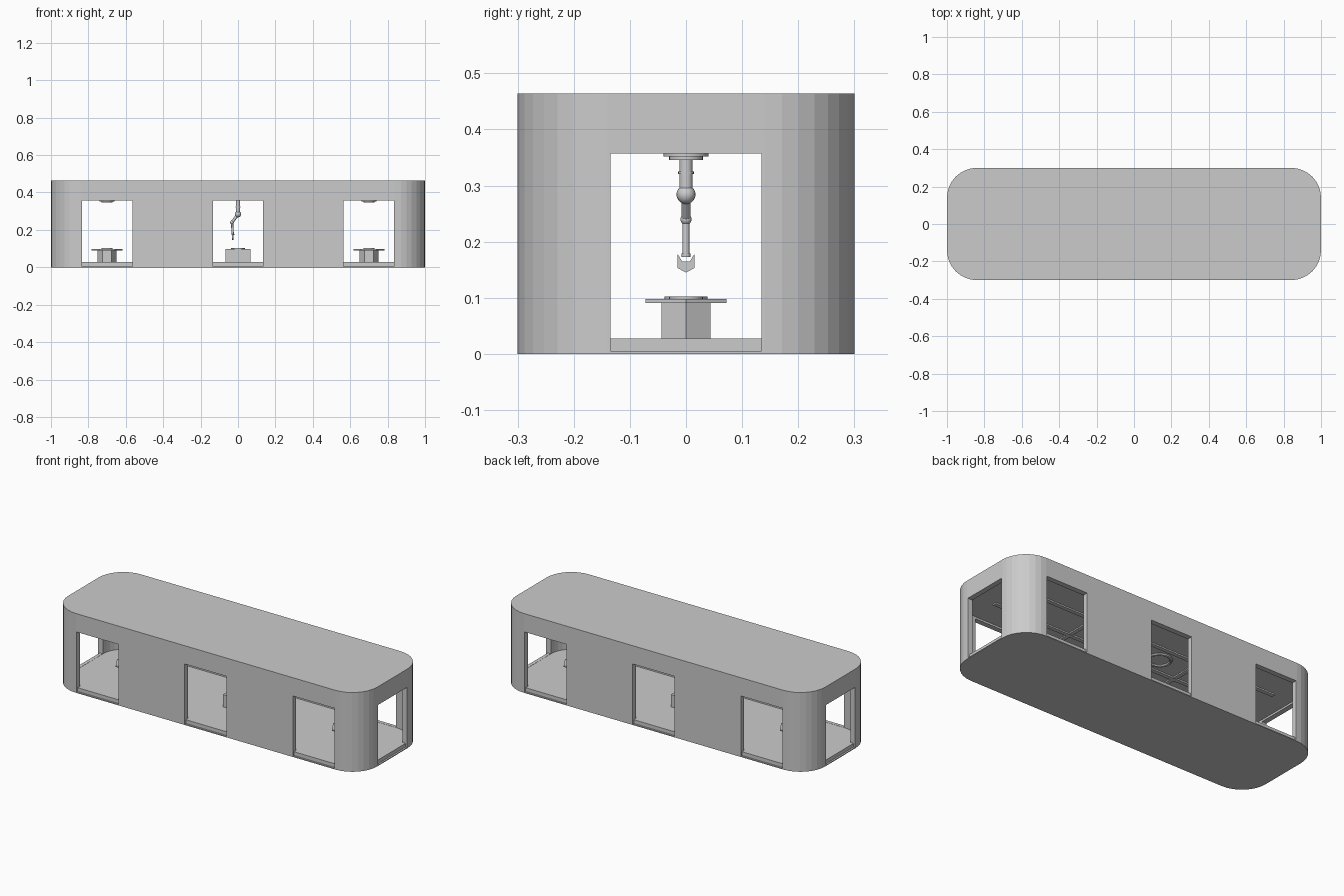
import bpy, bmesh
from math import pi, sin, cos
from mathutils import Vector

if "Cube" in bpy.data.objects:
    bpy.data.objects.remove(bpy.data.objects["Cube"])


def prism(name, pts, z0, z1):
    """Extrude a 2D outline between two heights."""
    bm = bmesh.new()
    f = bm.faces.new([bm.verts.new((x, y, z0)) for x, y in pts])
    top = bmesh.ops.extrude_face_region(bm, geom=[f])["geom"]
    for v in top:
        if isinstance(v, bmesh.types.BMVert):
            v.co.z = z1
    bmesh.ops.recalc_face_normals(bm, faces=bm.faces[:])
    me = bpy.data.meshes.new(name)
    bm.to_mesh(me)
    bm.free()
    ob = bpy.data.objects.new(name, me)
    bpy.context.collection.objects.link(ob)
    return ob


def rounded(hx, hy, r, n=8):
    pts = []
    for q, (sx, sy) in enumerate([(1, 1), (-1, 1), (-1, -1), (1, -1)]):
        for i in range(n + 1):
            a = pi / 2 * (q + i / n)
            pts.append((sx * (hx - r) + r * cos(a), sy * (hy - r) + r * sin(a)))
    return pts


def ngon(r, n, x=0, y=0):
    return [(x + r * cos(2 * pi * i / n), y + r * sin(2 * pi * i / n)) for i in range(n)]


def box(name, x0, x1, y0, y1, z0, z1):
    return prism(name, [(x0, y0), (x1, y0), (x1, y1), (x0, y1)], z0, z1)


def smooth(ob):
    bpy.ops.object.select_all(action='DESELECT')
    bpy.context.view_layer.objects.active = ob
    ob.select_set(True)
    bpy.ops.object.shade_smooth_by_angle()


def cut(target, cutter):
    m = target.modifiers.new("cut", 'BOOLEAN')
    m.operation, m.solver, m.object = 'DIFFERENCE', 'EXACT', cutter
    bpy.context.view_layer.objects.active = target
    bpy.ops.object.modifier_apply(modifier=m.name)
    bpy.data.objects.remove(cutter)


def rod(name, a, b, r):
    a, b = Vector(a), Vector(b)
    bpy.ops.mesh.primitive_cylinder_add(vertices=16, radius=r, depth=(b - a).length,
                                        location=(a + b) / 2)
    ob = bpy.context.object
    ob.name = name
    ob.rotation_euler = (b - a).to_track_quat('Z', 'Y').to_euler()
    smooth(ob)


def ball(name, p, r):
    bpy.ops.mesh.primitive_uv_sphere_add(segments=16, ring_count=10, radius=r, location=p)
    bpy.context.object.name = name
    smooth(bpy.context.object)


# Hollow rounded shell with doorways on all four sides
CEIL, FLOOR = 0.368, 0.026
shell = prism("shell", rounded(1.0, 0.3, 0.16), 0, 0.464)
cut(shell, prism("room_cutter", rounded(0.97, 0.27, 0.13), FLOOR, CEIL))
D = 0.135
for x in (-0.7, 0, 0.7):
    cut(shell, box("door_cutter", x - D, x + D, -0.4, 0.4, 0.027, 0.357))
    for s in (-1, 1):
        y0, y1 = sorted((s * 0.29, s * 0.4))
        cut(shell, box("sill_cutter", x - D, x + D, y0, y1, 0.005, 0.03))
cut(shell, box("end_door_cutter", -1.1, 1.1, -D, D, 0.027, 0.357))
for s in (-1, 1):
    x0, x1 = sorted((s * 0.99, s * 1.1))
    cut(shell, box("end_sill_cutter", x0, x1, -D, D, 0.005, 0.03))

# Hexagonal tables with stepped ceiling lamps above
for x in (-0.7, 0.7):
    prism("table_pedestal", ngon(0.05, 6, x), FLOOR, 0.092)
    prism("table_top", ngon(0.083, 6, x), 0.091, 0.098)
    smooth(prism("table_disc", ngon(0.03, 24, x), 0.098, 0.102))
    smooth(prism("lamp_plate", ngon(0.04, 24, x), 0.352, CEIL))
    smooth(prism("lamp_lens", ngon(0.03, 24, x), 0.346, 0.353))

# Central bench block with a disc on top
box("bench", -0.068, 0.068, -0.042, 0.042, FLOOR, 0.098)
smooth(prism("bench_disc", ngon(0.038, 24), 0.098, 0.102))

# Ceiling strips, cross beams and round ring lights
for y in (-0.1, 0.1):
    box("ceiling_strip", -0.85, 0.85, y - 0.012, y + 0.012, 0.36, CEIL + 0.002)
for x in (-0.35, 0.35):
    box("ceiling_beam", x - 0.012, x + 0.012, -0.26, 0.26, 0.361, CEIL + 0.002)
for x in (-0.17, 0.17):
    bpy.ops.mesh.primitive_torus_add(major_segments=32, minor_segments=8, major_radius=0.06,
                                     minor_radius=0.009, location=(x, 0, 0.366))
    bpy.context.object.name = "ring_light"
    smooth(bpy.context.object)

# Jointed arm hanging from the ceiling
shoulder, elbow, wrist = (0, 0, 0.284), (-0.032, 0, 0.24), (-0.028, 0, 0.176)
smooth(prism("arm_base", ngon(0.035, 24), 0.36, CEIL))
rod("arm_column", (0, 0, CEIL), shoulder, 0.012)
rod("arm_collar", (0, 0, 0.325), (0, 0, 0.321), 0.014)
ball("shoulder_joint", shoulder, 0.017)
rod("upper_arm", shoulder, elbow, 0.008)
ball("elbow_joint", elbow, 0.010)
rod("forearm", elbow, wrist, 0.006)
rod("wrist_joint", (-0.028, 0, 0.179), (-0.028, 0, 0.173), 0.008)

# Notched gripper plate, outlined in side view
grip = prism("gripper", [(-0.015, 0.178), (-0.007, 0.165), (0.007, 0.165), (0.015, 0.178),
                         (0.015, 0.153), (0, 0.145), (-0.015, 0.153)], -0.005, 0.005)
for v in grip.data.vertices:
    y, z, x = v.co
    v.co = (x - 0.028, y, z)
